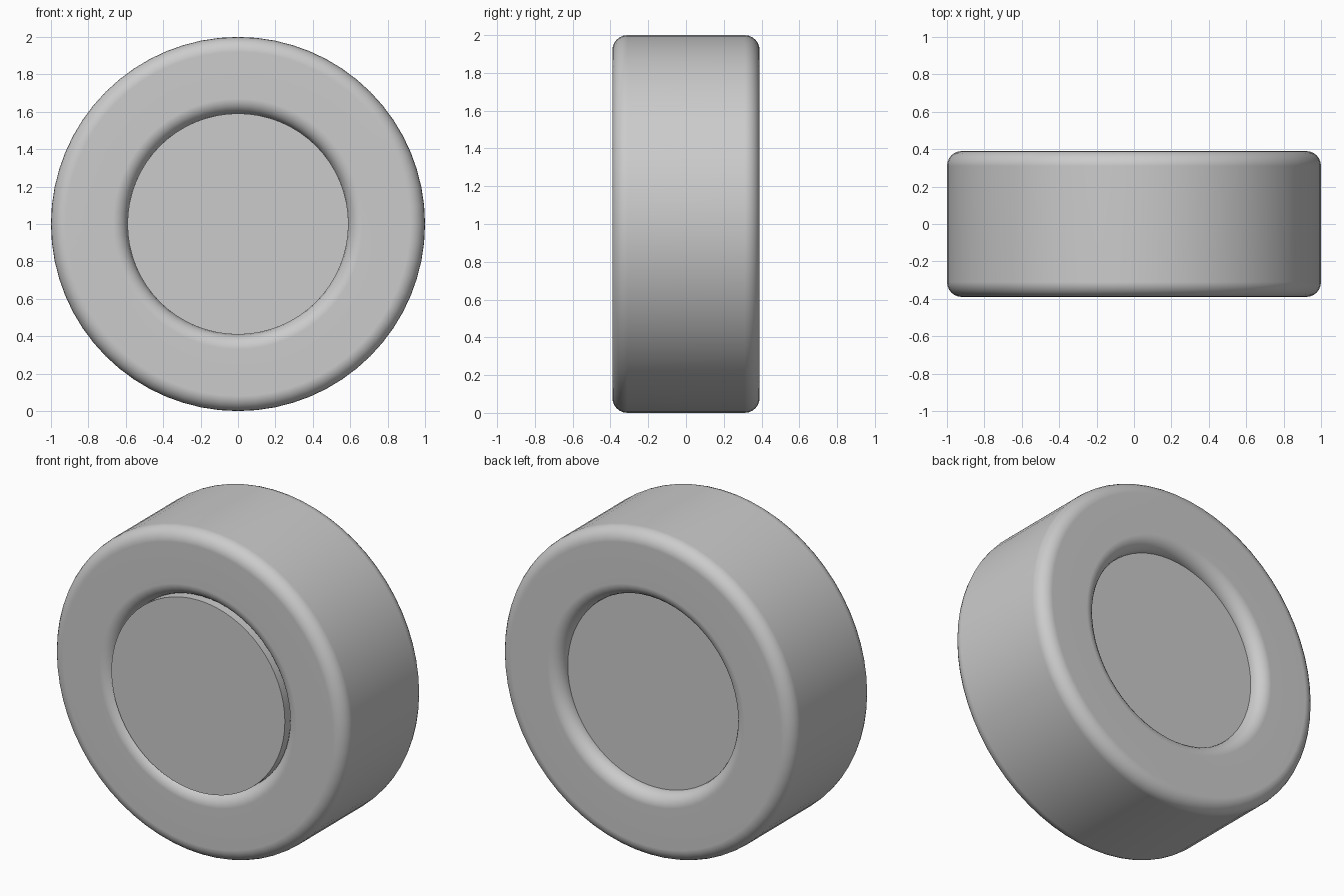
import bpy, bmesh, math
from mathutils import Vector, Matrix

cube = bpy.data.objects.get("Cube")
if cube:
    bpy.data.objects.remove(cube, do_unlink=True)

SEGMENTS = 64
OUTER, INNER, HALF_WIDTH, ROUND = 1.0, 0.59, 0.39, 0.08
CENTRE = Vector((0, 0, 1))

grey = bpy.data.materials.new("plain grey")
grey.use_nodes = True
colour = (0.6, 0.6, 0.6, 1)
grey.diffuse_color = colour
grey.node_tree.nodes["Principled BSDF"].inputs["Base Color"].default_value = colour


def finish(name, bm):
    bmesh.ops.recalc_face_normals(bm, faces=bm.faces)
    mesh = bpy.data.meshes.new(name)
    bm.to_mesh(mesh)
    bm.free()
    obj = bpy.data.objects.new(name, mesh)
    obj.location = CENTRE
    bpy.context.collection.objects.link(obj)
    mesh.materials.append(grey)
    bpy.ops.object.select_all(action='DESELECT')
    obj.select_set(True)
    bpy.context.view_layer.objects.active = obj
    bpy.ops.object.shade_smooth_by_angle(angle=math.radians(35))
    return obj


# Tyre: rounded rectangle section spun around the axle
bm = bmesh.new()
corners = [(OUTER - ROUND, 1), (INNER + ROUND, 1), (INNER + ROUND, -1), (OUTER - ROUND, -1)]
section = []
for i, (radius, side) in enumerate(corners):
    for step in range(7):
        a = math.radians(90 * i + 15 * step)
        section.append(bm.verts.new((radius + ROUND * math.cos(a),
                                     side * (HALF_WIDTH - ROUND) + ROUND * math.sin(a), 0)))
edges = [bm.edges.new((v, section[(i + 1) % len(section)])) for i, v in enumerate(section)]
bmesh.ops.spin(bm, geom=section + edges, cent=(0, 0, 0), axis=(0, 1, 0),
               angle=math.tau, steps=SEGMENTS, use_merge=True)
bmesh.ops.remove_doubles(bm, verts=bm.verts, dist=0.0001)
tyre = finish("tyre", bm)
# Keeps the side walls flat between the rounded edges
flat_walls = tyre.modifiers.new("flat walls", 'WEIGHTED_NORMAL')
flat_walls.keep_sharp = True

# Hub: solid disc, level with the front wall and recessed at the back
FRONT, BACK = -0.388, 0.308
bm = bmesh.new()
placement = Matrix.Translation((0, (FRONT + BACK) / 2, 0)) @ Matrix.Rotation(math.pi / 2, 4, 'X')
bmesh.ops.create_cone(bm, cap_ends=True, segments=SEGMENTS, radius1=INNER + 0.001,
                      radius2=INNER + 0.001, depth=BACK - FRONT, matrix=placement)
finish("hub", bm)
